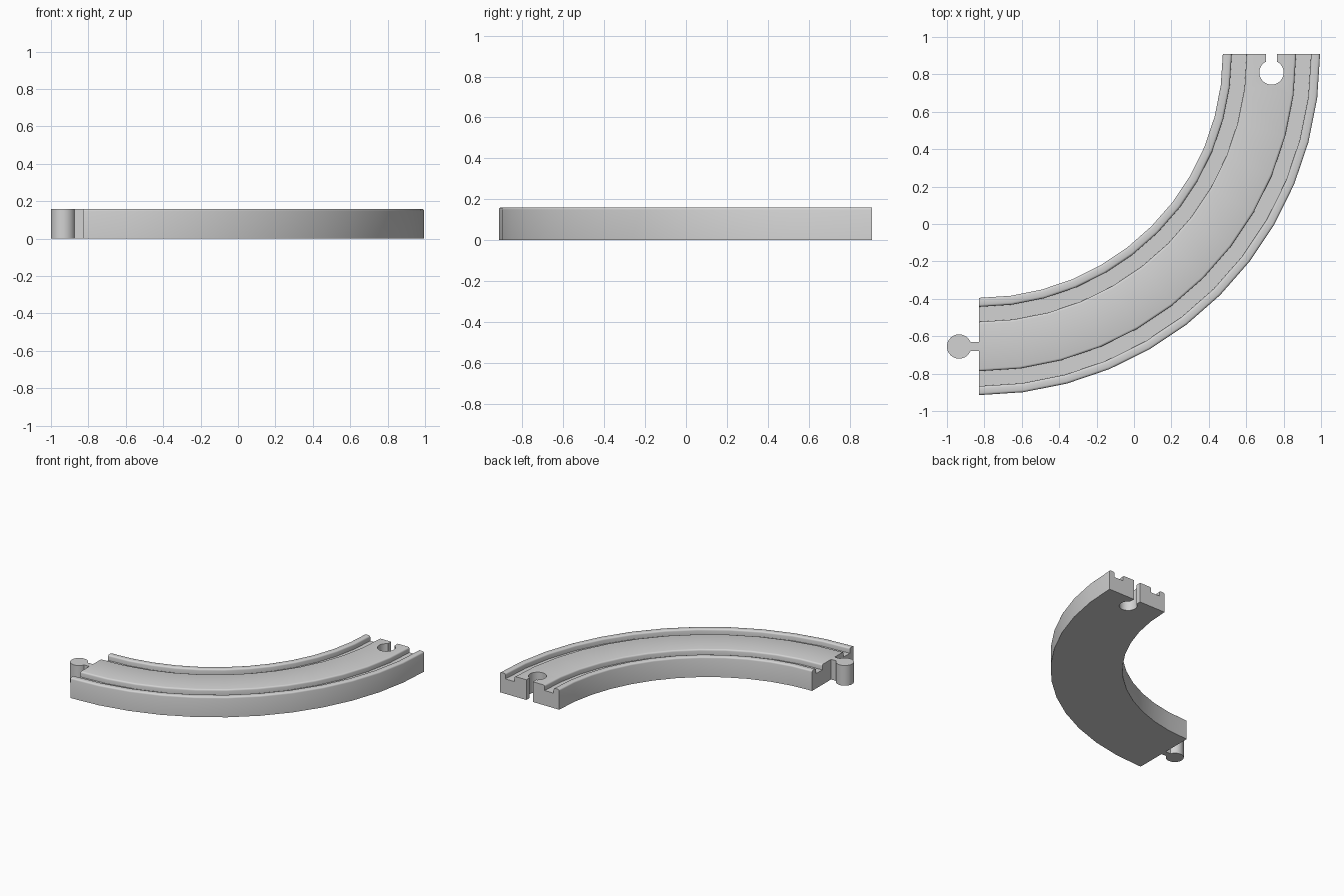
import bpy, bmesh, math
from mathutils import Vector

if "Cube" in bpy.data.objects:
    bpy.data.objects.remove(bpy.data.objects["Cube"])

CX, CY = -0.83, 0.91          # centre of the curve
R_IN, R_OUT, H = 1.305, 1.825, 0.16
MID = (R_IN + R_OUT) / 2
FLOOR, STEPS = 0.118, 12

wood = bpy.data.materials.new("plain grey")
wood.diffuse_color = (0.65, 0.65, 0.65, 1)
wood.use_nodes = True
wood.node_tree.nodes["Principled BSDF"].inputs["Base Color"].default_value = wood.diffuse_color


def finish(bm, name):
    bmesh.ops.recalc_face_normals(bm, faces=bm.faces)
    mesh = bpy.data.meshes.new(name)
    bm.to_mesh(mesh)
    bm.free()
    mesh.materials.append(wood)
    ob = bpy.data.objects.new(name, mesh)
    bpy.context.collection.objects.link(ob)
    return ob


def smooth(ob):
    bpy.ops.object.select_all(action='DESELECT')
    ob.select_set(True)
    bpy.context.view_layer.objects.active = ob
    bpy.ops.object.shade_smooth_by_angle(angle=math.radians(35))


def rounded(points, radius, segs=3):
    """Round the profile corners that lie on the top surface."""
    out = []
    for i, p in enumerate(points):
        p = Vector(p)
        if p.y < H - 1e-4:
            out.append(p)
            continue
        a = (Vector(points[i - 1]) - p).normalized() * radius
        b = (Vector(points[(i + 1) % len(points)]) - p).normalized() * radius
        for k in range(segs + 1):
            t = k / segs * math.pi / 2
            out.append(p + a * (1 - math.sin(t)) + b * (1 - math.cos(t)))
    return out


def keyhole(name, x, y, turn, r, half, length, z0, z1):
    """Round head with a straight neck, extruded upwards."""
    a0 = math.asin(half / r)
    n = 32
    pts = [(r * math.cos(a0 + (2 * math.pi - 2 * a0) * i / n),
            r * math.sin(a0 + (2 * math.pi - 2 * a0) * i / n)) for i in range(n + 1)]
    pts += [(length, -half), (length, half)]
    c, s = math.cos(turn), math.sin(turn)
    bm = bmesh.new()
    face = bm.faces.new([bm.verts.new((x + c * u - s * v, y + s * u + c * v, z0))
                         for u, v in pts])
    ext = bmesh.ops.extrude_face_region(bm, geom=[face])
    bmesh.ops.translate(bm, vec=(0, 0, z1 - z0),
                        verts=[g for g in ext["geom"] if isinstance(g, bmesh.types.BMVert)])
    return finish(bm, name)


# Track body: grooved cross-section swept through a quarter turn
profile = [(R_IN, 0), (R_IN, H)]
for g in (R_IN + 0.048, R_OUT - 0.048 - 0.08):
    profile += [(g, H), (g, FLOOR), (g + 0.08, FLOOR), (g + 0.08, H)]
profile += [(R_OUT, H), (R_OUT, 0)]
section = rounded(profile, 0.012)

bm = bmesh.new()
rings = []
for i in range(STEPS + 1):
    a = -math.pi / 2 * i / STEPS
    rings.append([bm.verts.new((CX + p.x * math.cos(a), CY + p.x * math.sin(a), p.y))
                  for p in section])
n = len(section)
for r0, r1 in zip(rings, rings[1:]):
    for j in range(n):
        bm.faces.new((r0[j], r0[(j + 1) % n], r1[(j + 1) % n], r1[j]))
bm.faces.new(rings[0])
bm.faces.new(rings[-1])
track = finish(bm, "curved_track")

# Socket cut in the far end
cutter = keyhole("socket_cutter", CX + MID, 0.81, math.pi / 2, 0.065, 0.029, 0.2, -0.1, 0.3)
cutter.hide_render = True
cutter.hide_viewport = True
cut = track.modifiers.new("socket", 'BOOLEAN')
cut.operation = 'DIFFERENCE'
cut.solver = 'EXACT'
cut.object = cutter

# Connector peg on the near end
peg = keyhole("connector_peg", -0.935, CY - MID, 0, 0.065, 0.023, 0.105, 0, H)

# Apply the cut so that shading is set on the final faces
bpy.context.view_layer.update()
bpy.ops.object.select_all(action='DESELECT')
track.select_set(True)
bpy.context.view_layer.objects.active = track
bpy.ops.object.modifier_apply(modifier="socket")
bpy.data.objects.remove(cutter)

smooth(track)
smooth(peg)
